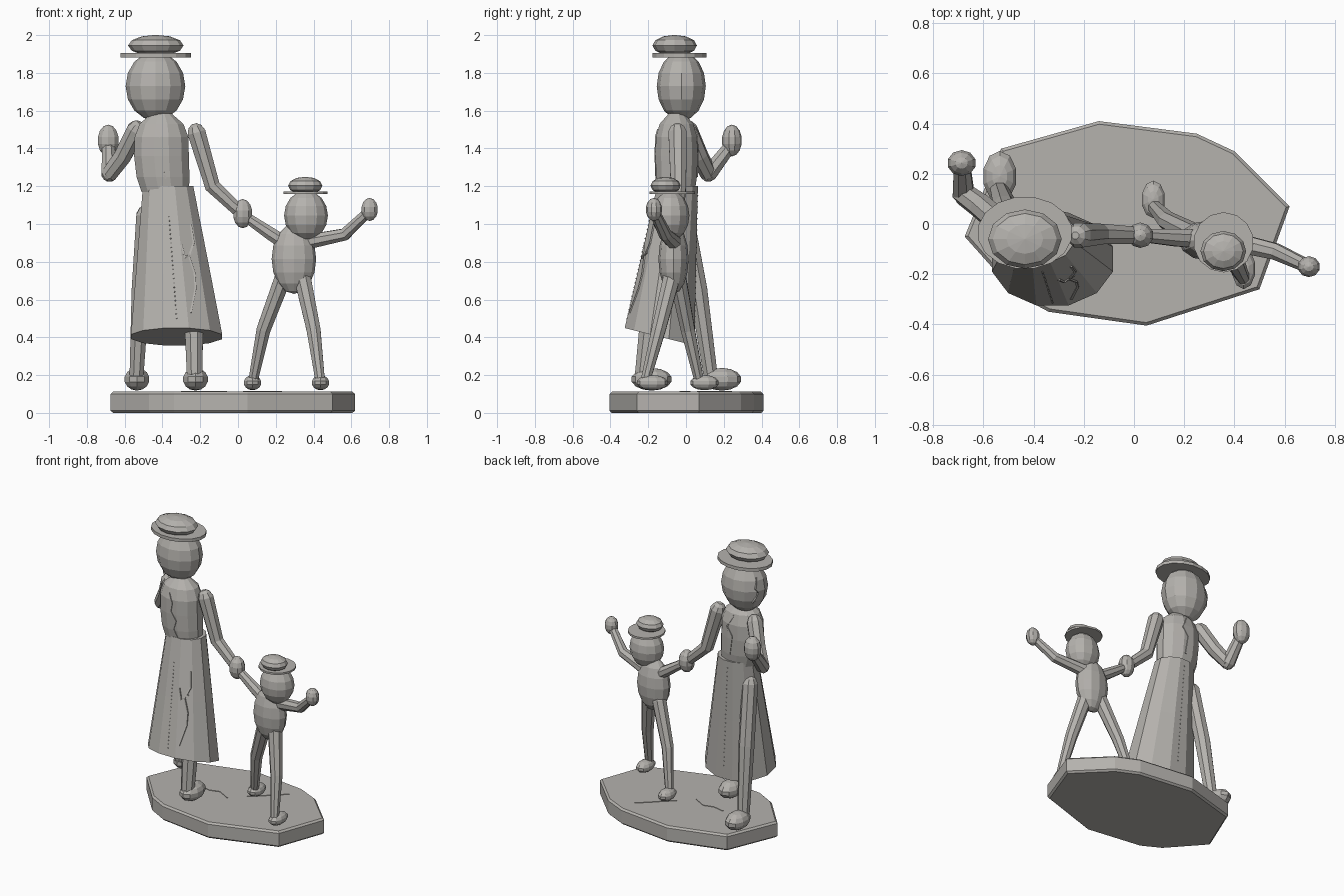
import bpy, bmesh, math
from mathutils import Vector, Matrix

if "Cube" in bpy.data.objects:
    bpy.data.objects.remove(bpy.data.objects["Cube"], do_unlink=True)

GREY = (0.46, 0.445, 0.42, 1)
stone = bpy.data.materials.new("warm grey stone")
stone.use_nodes = True
stone.diffuse_color = GREY
shader = stone.node_tree.nodes["Principled BSDF"]
shader.inputs["Base Color"].default_value = GREY
shader.inputs["Roughness"].default_value = 0.8


def finish(name, bm):
    bmesh.ops.recalc_face_normals(bm, faces=bm.faces)
    mesh = bpy.data.meshes.new(name)
    bm.to_mesh(mesh)
    bm.free()
    mesh.materials.append(stone)
    obj = bpy.data.objects.new(name, mesh)
    bpy.context.collection.objects.link(obj)
    return obj


def loft(name, rings, sides):
    """Join elliptical rings (centre, rx, ry, axis) into a closed solid."""
    bm = bmesh.new()
    loops = []
    for centre, rx, ry, axis in rings:
        axis = Vector(axis).normalized()
        u = Vector((0, 1, 0)).cross(axis).normalized()
        v = axis.cross(u)
        turns = [math.tau * (i + 0.5) / sides for i in range(sides)]
        loops.append([bm.verts.new(Vector(centre) + u * rx * math.cos(t) + v * ry * math.sin(t))
                      for t in turns])
    for a, b in zip(loops, loops[1:]):
        for i in range(sides):
            j = (i + 1) % sides
            bm.faces.new((a[i], a[j], b[j], b[i]))
    bm.faces.new(loops[0])
    bm.faces.new(loops[-1])
    return finish(name, bm)


def ball(name, centre, size, segments=10, rings=7):
    bm = bmesh.new()
    bmesh.ops.create_uvsphere(bm, u_segments=segments, v_segments=rings, radius=1,
                              matrix=Matrix.Translation(centre) @ Matrix.Diagonal((*size, 1)))
    return finish(name, bm)


def limb(name, points, radii, sides=8, rounded=True):
    """Tapered tube along a bent path, with a rounded start."""
    pts = [Vector(p) for p in points]
    rings = []
    for i, p in enumerate(pts):
        axis = pts[min(i + 1, len(pts) - 1)] - pts[max(i - 1, 0)]
        rings.append((p, radii[i], radii[i], axis))
    if rounded:
        axis = (pts[1] - pts[0]).normalized()
        r = radii[0]
        rings.insert(0, (pts[0] - axis * r * 0.6, r * 0.72, r * 0.72, axis))
        rings.insert(0, (pts[0] - axis * r * 0.9, r * 0.3, r * 0.3, axis))
    return loft(name, rings, sides)


def on_surface(part, points, direction):
    """Drop points onto a part along a direction."""
    bpy.context.view_layer.update()
    d = Vector(direction).normalized()
    hits = [part.ray_cast(Vector(p) - d * 3, d) for p in points]
    return [h[1] for h in hits if h[0]]


def crack(name, part, points, direction, radius=0.007):
    fine = []
    for a, b in zip(points, points[1:]):
        fine += [Vector(a).lerp(Vector(b), t / 3) for t in range(3)]
    fine.append(Vector(points[-1]))
    path = on_surface(part, fine, direction)
    if len(path) > 1:
        limb(name, path, [radius] * len(path), 4, False)


def stitches(name, part, start, end, direction, count=24):
    bm = bmesh.new()
    line = [Vector(start).lerp(Vector(end), i / (count - 1)) for i in range(count)]
    for p in on_surface(part, line, direction):
        bmesh.ops.create_icosphere(bm, subdivisions=1, radius=0.004,
                                   matrix=Matrix.Translation(p))
    finish(name, bm)


# Base slab
outline = [(-0.14, 0.41), (0.25, 0.36), (0.40, 0.29), (0.62, 0.07), (0.50, -0.26),
           (0.05, -0.405), (-0.34, -0.35), (-0.47, -0.28), (-0.675, -0.05), (-0.53, 0.30)]
bm = bmesh.new()
face = bm.faces.new([bm.verts.new((x, y, 0)) for x, y in outline])
top = bmesh.ops.extrude_face_region(bm, geom=[face])["geom"]
bmesh.ops.translate(bm, verts=[g for g in top if isinstance(g, bmesh.types.BMVert)],
                    vec=(0, 0, 0.112))
base = finish("base", bm)
bevel = base.modifiers.new("edge", "BEVEL")
bevel.width, bevel.segments = 0.012, 1
bevel.limit_method, bevel.angle_limit = "ANGLE", math.radians(70)

UP = (0, 0, 1)

# Adult: head, hat, torso, skirt
head = ball("adult_head", (-0.437, -0.025, 1.73), (0.158, 0.13, 0.183), 12, 8)
loft("adult_hat_brim", [((-0.435, -0.035, z), 0.19, 0.145, UP) for z in (1.882, 1.904)], 16)
ball("adult_hat_crown", (-0.435, -0.06, 1.945), (0.147, 0.118, 0.056), 12, 6)
torso = loft("adult_torso", [((-0.385 - k, -0.05, z), r, r * 0.77, UP) for z, r, k in
                             ((1.17, 0.13, 0), (1.25, 0.145, 0.012), (1.36, 0.15, 0.02),
                              (1.46, 0.147, 0.02), (1.53, 0.12, 0.02), (1.585, 0.055, 0.02))], 12)
skirt = loft("adult_skirt", [((-0.37, -0.045, 1.2), 0.138, 0.112, UP),
                             ((-0.347, -0.093, 0.8), 0.195, 0.152, (0, 0.12, 1)),
                             ((-0.325, -0.14, 0.403), 0.25, 0.197, (0, 0.25, 1))], 12)

# Adult limbs
limb("adult_left_arm", [(-0.22, -0.045, 1.485), (-0.135, -0.04, 1.2), (0.01, -0.045, 1.065)],
     [0.052, 0.044, 0.036])
limb("adult_right_arm", [(-0.54, 0.01, 1.5), (-0.61, 0.07, 1.36), (-0.68, 0.12, 1.265)],
     [0.052, 0.05, 0.045])
limb("adult_right_forearm", [(-0.68, 0.12, 1.265), (-0.685, 0.225, 1.4)], [0.046, 0.036])
ball("adult_right_hand", (-0.687, 0.243, 1.442), (0.059, 0.053, 0.084))
ball("joined_hands", (0.025, -0.045, 1.055), (0.054, 0.052, 0.077))
limb("adult_left_leg", [(-0.3, -0.07, 1.0), (-0.235, -0.18, 0.6), (-0.23, -0.23, 0.2)],
     [0.06, 0.058, 0.044])
limb("adult_right_leg", [(-0.49, -0.01, 1.05), (-0.515, 0.065, 0.65), (-0.537, 0.13, 0.2)],
     [0.052, 0.052, 0.04])
ball("adult_left_foot", (-0.225, -0.182, 0.178), (0.07, 0.108, 0.06))
ball("adult_right_foot", (-0.535, 0.19, 0.178), (0.07, 0.104, 0.06))

# Child: head, hat, torso
ball("child_head", (0.36, -0.08, 1.045), (0.116, 0.098, 0.132), 12, 8)
loft("child_hat_brim", [((0.357, -0.073, z), 0.12, 0.12, UP) for z in (1.158, 1.171)], 14)
ball("child_hat_crown", (0.356, -0.108, 1.203), (0.091, 0.08, 0.047), 12, 6)
ball("child_torso", (0.296, -0.066, 0.815), (0.118, 0.08, 0.185), 12, 8)

# Child limbs
limb("child_right_arm", [(0.27, -0.06, 0.885), (0.17, -0.055, 0.95), (0.03, -0.045, 1.045)],
     [0.04, 0.037, 0.028])
limb("child_left_arm", [(0.37, -0.065, 0.905), (0.565, -0.11, 0.945), (0.685, -0.165, 1.06)],
     [0.042, 0.035, 0.028])
ball("child_left_hand", (0.697, -0.17, 1.077), (0.046, 0.043, 0.061))
limb("child_right_leg", [(0.24, -0.045, 0.72), (0.135, 0.01, 0.44), (0.08, 0.07, 0.17)],
     [0.048, 0.04, 0.027])
limb("child_left_leg", [(0.34, -0.075, 0.72), (0.4, -0.145, 0.44), (0.435, -0.215, 0.17)],
     [0.048, 0.04, 0.027])
ball("child_right_foot", (0.077, 0.098, 0.16), (0.049, 0.077, 0.04))
ball("child_left_foot", (0.437, -0.178, 0.16), (0.049, 0.084, 0.04))

# Weathering cracks
BACK, FRONT, DOWN = (0, -1, 0), (0, 1, 0), (0, 0, -1)
crack("torso_front_crack", torso, [(-0.43, 0, 1.5), (-0.4, 0, 1.44), (-0.41, 0, 1.38),
                                   (-0.37, 0, 1.32), (-0.39, 0, 1.26), (-0.365, 0, 1.2)], FRONT)
crack("skirt_front_crack", skirt, [(-0.25, 0, 1.0), (-0.235, 0, 0.9), (-0.26, 0, 0.83),
                                   (-0.23, 0, 0.74), (-0.225, 0, 0.66), (-0.25, 0, 0.53)], FRONT)
crack("skirt_branch_crack", skirt, [(-0.3, 0, 0.89), (-0.28, 0, 0.82), (-0.24, 0, 0.85)], FRONT)
crack("torso_back_crack", torso, [(-0.4, 0, 1.52), (-0.36, 0, 1.44), (-0.4, 0, 1.38),
                                  (-0.38, 0, 1.25)], BACK)
crack("head_crack", head, [(-0.5, 0, 1.82), (-0.5, 0.02, 1.75), (-0.5, 0, 1.72),
                           (-0.5, 0.03, 1.65)], (1, -0.3, 0))
crack("base_crack", base, [(-0.3, 0.02, 0), (-0.22, 0.0, 0), (-0.15, 0.02, 0),
                           (-0.06, -0.03, 0)], DOWN, 0.005)
crack("base_side_crack", base, [(0.03, 0.06, 0), (0.1, 0.12, 0), (0.16, 0.18, 0),
                                (0.23, 0.24, 0)], DOWN, 0.005)

# Skirt seams
stitches("skirt_front_seam", skirt, (-0.365, 0, 1.04), (-0.325, 0, 0.5), FRONT)
stitches("skirt_back_seam", skirt, (-0.365, 0, 1.15), (-0.325, 0, 0.45), BACK)
